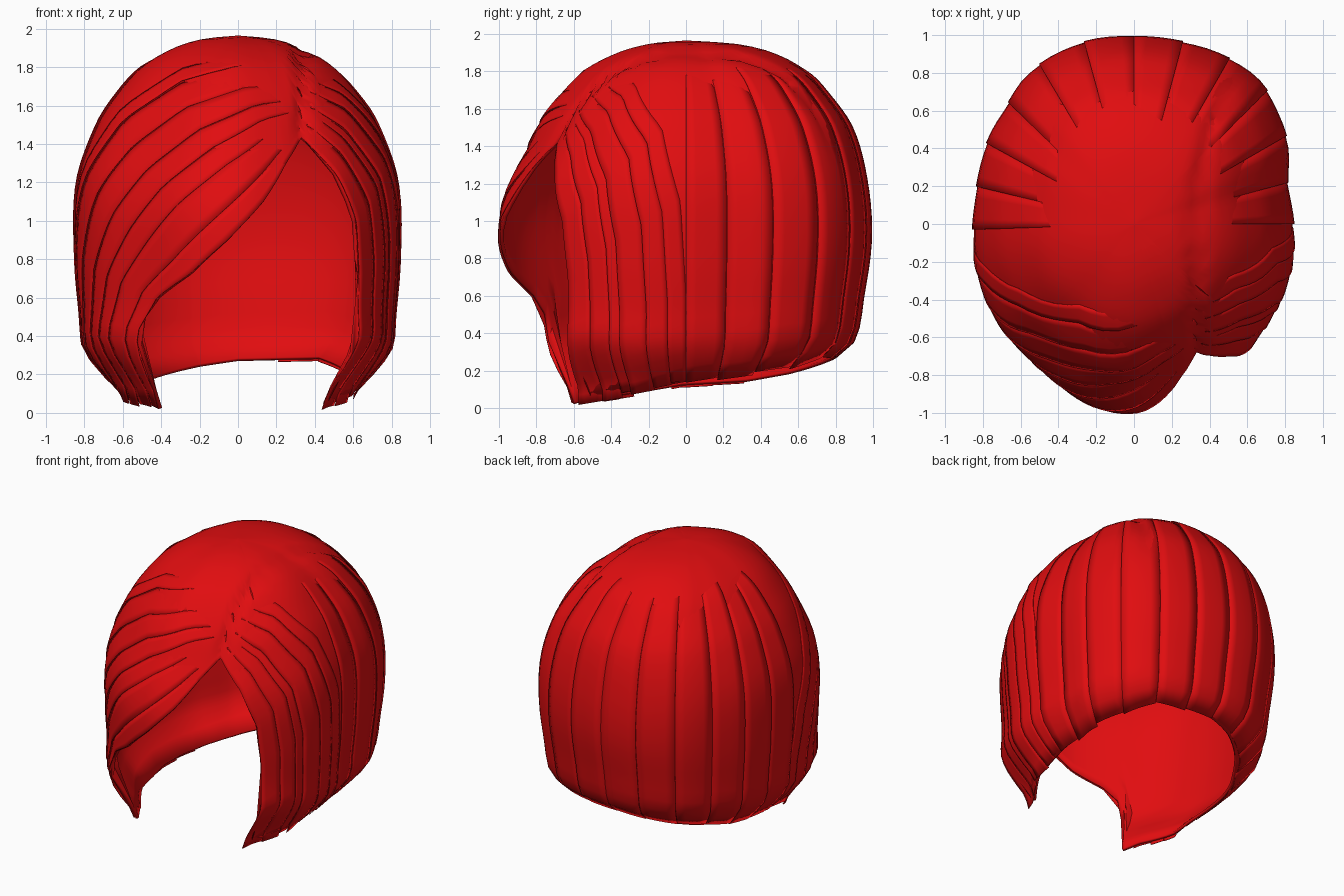
import bpy
import bmesh
import math
import random
from mathutils import Vector

random.seed(4)
if "Cube" in bpy.data.objects:
    bpy.data.objects.remove(bpy.data.objects["Cube"], do_unlink=True)

# One red hair colour
red = bpy.data.materials.new("hair_red")
red.use_nodes = True
red.diffuse_color = (0.75, 0.004, 0.005, 1)
red.node_tree.nodes["Principled BSDF"].inputs["Base Color"].default_value = red.diffuse_color

# Plan outline: angle from the front (towards +x) and radius
OUTLINE = [(-180, 1), (-163, 1), (-144, .97), (-133, .92), (-124, .9), (-99, .85),
           (-72, .87), (-54, .89), (-34, .91), (-12, .99), (0, 1), (12, .96), (23, .93),
           (35, .92), (48, .89), (70, .87), (104, .84), (116, .91), (127, .96),
           (139, 1.01), (154, 1.01), (166, 1), (180, 1)]
# Height and share of the plan radius, for each direction
FRONT = [(0, .97), (.3, 1.04), (.6, 1), (1, 1), (1.2, .95), (1.4, .85), (1.6, .74),
         (1.8, .56), (1.9, .37), (1.95, .18), (1.965, 0)]
SIDE = [(.1, .71), (.22, .85), (.34, .95), (.5, .97), (.8, 1), (1.2, .99), (1.5, .87),
        (1.65, .76), (1.8, .6), (1.9, .4), (1.95, .2), (1.965, 0)]
BACK = [(.18, .69), (.26, .8), (.36, .91), (.6, .96), (.9, 1), (1.2, .98), (1.5, .9),
        (1.7, .76), (1.8, .66), (1.9, .47), (1.95, .25), (1.965, 0)]
# Lower hem and face opening: angle and height
HEM = [(-180, .27), (-165, .24), (-142, .18), (-120, .14), (-88, .12), (-45, .04),
       (-39, .02), (-36, .35), (-33, .5), (-27, .6), (-15, .72), (-3, .9), (8, 1.1),
       (17, 1.3), (26, 1.45), (36, 1.25), (43, 1), (45, .7), (46, .3), (47, .04),
       (60, .08), (90, .14), (135, .22), (150, .28), (180, .27)]
TOP = 1.965


def lookup(table, x):
    """Linear interpolation in a table of pairs."""
    if x <= table[0][0]:
        return table[0][1]
    for (a, p), (b, q) in zip(table, table[1:]):
        if x <= b:
            return p + (q - p) * (x - a) / (b - a)
    return table[-1][1]


def curve(table, x):
    """Smooth interpolation in a table of pairs."""
    x = min(max(x, table[0][0]), table[-1][0])
    last = len(table) - 1
    i = next(k for k in range(last) if x <= table[k + 1][0])

    def slope(k):
        (a, p), (b, q) = table[max(k - 1, 0)], table[min(k + 1, last)]
        return (q - p) / (b - a)

    (a, p), (b, q) = table[i], table[i + 1]
    w = b - a
    t = (x - a) / w
    ease = t * t * (3 - 2 * t)
    return (p + (q - p) * ease + w * t * (1 - t) * ((1 - t) * slope(i) - t * slope(i + 1)))


def scalp(angle, z, lift=0.0):
    """Point on the hair surface, moved outwards by lift."""
    angle = (angle + 180) % 360 - 180
    phi = math.radians(angle)
    c = math.cos(phi)
    w = c * c
    share = w * curve(FRONT if c > 0 else BACK, z) + (1 - w) * curve(SIDE, z)
    r = curve(OUTLINE, angle) * share
    p = Vector((r * math.sin(phi), -r * c, z))
    # Parting groove, bending outwards behind the crown
    if z > 1.3:
        side = p.x - .335 - .3 * max(0, p.y) ** 2
        lift -= .025 * math.exp(-(side / .03) ** 2) * min(1, (z - 1.3) * 4)
    # Front lock tips curl inwards
    if z < .4 and p.y < -.3:
        p.x *= 1 - .4 * (.4 - z) * min(1, (-.3 - p.y) * 5)
    out = Vector((p.x, p.y, max(0, z - .9))).normalized()
    p += out * lift
    p.z = max(p.z, 0)
    return p


def add_grid(bm, columns):
    """Bridge neighbouring columns of points with quads facing outwards."""
    rows = [[bm.verts.new(p) for p in col] for col in columns]
    for a, b in zip(rows, rows[1:]):
        for i in range(len(a) - 1):
            f = bm.faces.new((a[i], a[i + 1], b[i + 1], b[i]))
            f.normal_update()
            if f.normal.dot(f.calc_center_median() - Vector((0, 0, .8))) < 0:
                f.normal_flip()


def finish(name, bm, thickness):
    mesh = bpy.data.meshes.new(name)
    bm.to_mesh(mesh)
    bm.free()
    mesh.materials.append(red)
    obj = bpy.data.objects.new(name, mesh)
    bpy.context.scene.collection.objects.link(obj)
    bpy.ops.object.select_all(action="DESELECT")
    obj.select_set(True)
    bpy.context.view_layer.objects.active = obj
    bpy.ops.object.shade_smooth_by_angle(angle=math.radians(35))
    solid = obj.modifiers.new("thickness", "SOLIDIFY")
    solid.thickness = thickness
    solid.offset = -1


# Base shell: meridians from the crown to the hem
angles = sorted(set(range(-180, 181, 4)) | {a for a, z in HEM})
shell = bmesh.new()
columns = []
for a in angles:
    end = lookup(HEM, a)
    heights = [end + (TOP - end) * math.cos(i / 32 * math.pi / 2) for i in range(33)]
    columns.append([scalp(a, z, -.01 * min(1, (TOP - z) * 4)) for z in heights])
add_grid(shell, columns)
bmesh.ops.remove_doubles(shell, verts=shell.verts, dist=.0005)
finish("hair_shell", shell, .02)


def along(path, v):
    """Point at share v of a path of (angle, height) pairs."""
    t = v * (len(path) - 1)
    i = min(int(t), len(path) - 2)
    return Vector(path[i]).lerp(Vector(path[i + 1]), t - i)


def strands(name, first, last, count):
    """Fan of overlapping locks between two paths on the scalp."""
    bm = bmesh.new()
    cuts = [(k + random.uniform(-.3, .3)) / count for k in range(count + 1)]
    cuts[0], cuts[-1] = 0, 1
    for u0, u1 in zip(cuts, cuts[1:]):
        tip = random.uniform(-.02, .015)
        growth = random.uniform(2, 6)
        columns = []
        for j in range(5):
            s = j / 4
            u = u0 + (u1 - u0) * s
            col = []
            for i in range(33):
                v = i / 32
                a, z = along(first, v).lerp(along(last, v), u)
                lift = -.018 + min(1, v * growth) * (.012 + .008 * (1 - s))
                col.append(scalp(a, z + tip * v ** 6, lift))
            columns.append(col)
        add_grid(bm, columns)
    finish(name, bm, .004)


# Swept fringe, from the parting across to the right front lock
fringe_edge = [(26, 1.45), (17, 1.3), (8, 1.1), (-3, .9), (-15, .72),
               (-27, .6), (-35, .42), (-39, .02)]
right_side = [(38, 1.82), (0, 1.88), (-35, 1.8), (-60, 1.6), (-75, 1.3),
              (-85, .9), (-88, .5), (-88, .12)]
strands("fringe_locks", fringe_edge, right_side, 7)

# Left side locks, framing the face
face_edge = [(26, 1.45), (36, 1.25), (43, 1), (45, .7), (45, .35), (42, .03)]
left_side = [(38, 1.82), (62, 1.74), (80, 1.5), (88, 1.1), (90, .6), (90, .14)]
strands("left_locks", face_edge, left_side, 6)


# Back locks, hanging from the crown round to the middle of the back
def hanging(angle):
    end = lookup(HEM, (angle + 180) % 360 - 180)
    return [(angle, end + (1.88 - end) * math.cos(i / 16 * math.pi / 2)) for i in range(17)]


for side, start, count in (("left", 90, 6), ("right", 272, 6)):
    step = (180 - start) / count
    for k in range(count):
        a = start + k * step
        strands(f"back_{side}_lock_{k + 1}", hanging(a), hanging(a + step), 1)
